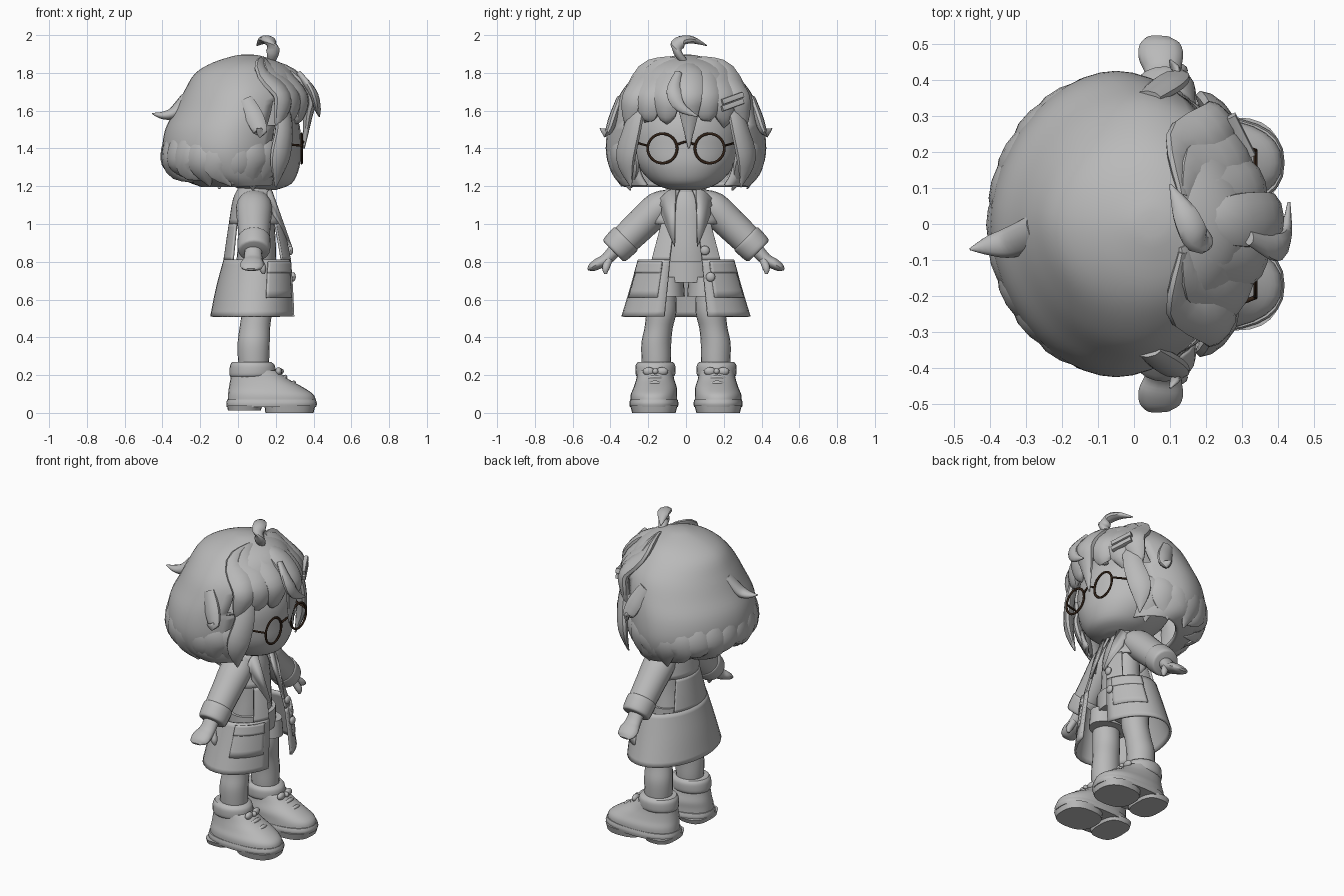
import bpy, bmesh, math
from mathutils import Vector

cube = bpy.data.objects.get("Cube")
if cube:
    bpy.data.objects.remove(cube, do_unlink=True)


def material(name, rgb):
    m = bpy.data.materials.new(name)
    m.use_nodes = True
    m.diffuse_color = (*rgb, 1)
    m.node_tree.nodes["Principled BSDF"].inputs["Base Color"].default_value = (*rgb, 1)
    return m


GREY = material("plain grey", (0.49, 0.49, 0.49))
DARK = material("dark brown", (0.03, 0.015, 0.008))


def finish(name, bm, mat=GREY, thick=0, angle=50):
    bmesh.ops.recalc_face_normals(bm, faces=bm.faces)
    me = bpy.data.meshes.new(name)
    bm.to_mesh(me)
    bm.free()
    me.materials.append(mat)
    me.shade_smooth()
    me.set_sharp_from_angle(angle=math.radians(angle))
    ob = bpy.data.objects.new(name, me)
    bpy.context.collection.objects.link(ob)
    if thick:
        mod = ob.modifiers.new("thickness", "SOLIDIFY")
        mod.thickness, mod.offset = thick, 0
    return ob


def spline(keys, steps):
    """Catmull-Rom through tuples of position and half sizes."""
    out = []
    for i in range(len(keys) - 1):
        p = [keys[max(0, min(len(keys) - 1, i + k))] for k in (-1, 0, 1, 2)]
        for s in range(steps):
            t = s / steps
            out.append([b + t * (c - a) / 2 + t * t * (a - 2.5 * b + 2 * c - d / 2)
                        + t ** 3 * (1.5 * (b - c) + (d - a) / 2) for a, b, c, d in zip(*p)])
    return out + [list(keys[-1])]


def sweep(name, keys, out=(1, 0, 0), level=False, arc=None, sides=16, steps=4,
          power=1, cull=None, **kw):
    """Skin ellipses (x, y, z, half side, half out) along a path."""
    rows, bm, rings = spline(keys, steps), bmesh.new(), []
    pts = [Vector(r[:3]) for r in rows]
    for i, (p, r) in enumerate(zip(pts, rows)):
        tan = pts[min(i + 1, len(pts) - 1)] - pts[max(i - 1, 0)]
        tan = Vector((0, 0, 1)) if level else tan.normalized()
        o = Vector(out)
        o = (o - tan * o.dot(tan)).normalized()
        side, ring = tan.cross(o), []
        for k in range(sides + bool(arc)):
            t = arc[0] + (arc[1] - arc[0]) * k / sides if arc else math.tau * k / sides
            c, s = math.cos(t), math.sin(t)
            c, s = math.copysign(abs(c) ** power, c), math.copysign(abs(s) ** power, s)
            ring.append(bm.verts.new(p + o * max(r[4], .002) * c + side * max(r[3], .002) * s))
        rings.append(ring)
    for a, b in zip(rings, rings[1:]):
        for k in range(sides):
            n = (k + 1) % len(a)
            bm.faces.new((a[k], a[n], b[n], b[k]))
    if not arc:
        bm.faces.new(rings[-1])
        if not cull:
            bm.faces.new(rings[0])
    if cull:
        bad = [f for f in bm.faces if cull(f.calc_center_median())]
        bmesh.ops.delete(bm, geom=bad, context="FACES")
    return finish(name, bm, **kw)


def flip(keys, s):
    return [(x, y * s, *rest) for x, y, *rest in keys]


def plate(name, pts, thick):
    bm = bmesh.new()
    bm.faces.new([bm.verts.new(p) for p in pts])
    return finish(name, bm, thick=thick)


def ball(name, loc, size):
    bm = bmesh.new()
    bmesh.ops.create_uvsphere(bm, u_segments=12, v_segments=8, radius=1)
    bmesh.ops.scale(bm, vec=size, verts=bm.verts)
    bmesh.ops.translate(bm, vec=loc, verts=bm.verts)
    return finish(name, bm)


def stack(rows, y=0):
    """Rows of z, back x, front x, half width become level rings."""
    return [((b + f) / 2, y, z, w, (f - b) / 2) for z, b, f, w in rows]


# Head and neck
sweep("head", stack([(1.18, .02, .2, .08), (1.215, -.05, .285, .17), (1.3, -.15, .325, .25),
                     (1.4, -.2, .33, .285), (1.55, -.2, .32, .28), (1.75, -.1, .22, .18)]),
      level=True, sides=28)
sweep("neck", stack([(1.1, .03, .16, .07), (1.24, .03, .16, .06)]), level=True)

# Hair: cap tucked in at the nape and open over the face
sweep("hair_cap", stack([(1.205, -.19, .23, .325), (1.25, -.3, .25, .37), (1.32, -.37, .27, .402),
                         (1.4, -.39, .29, .415), (1.5, -.375, .31, .405), (1.6, -.325, .33, .375),
                         (1.7, -.275, .33, .33), (1.79, -.22, .29, .25), (1.845, -.13, .22, .17),
                         (1.88, -.02, .12, .065), (1.887, .03, .07, .015)]),
      level=True, sides=44, power=1.08, thick=.02, cull=lambda c: c.x > .17 and c.z < 1.64)

# Hair: hanging locks round the sides and back, shorter at the back
for i in range(17):
    t = math.radians(52 + i * 256 / 16)
    c, s = math.cos(t), math.sin(t)
    twist = t + math.radians(8 if i % 2 else -6)
    low = 1.178 + .045 * max(0, -c) + .015 * (i % 3)
    sweep("hair_lock", [(-.04 + .3 * c, .35 * s, 1.52, .03, .015), (-.045 + .335 * c, .392 * s, 1.4, .07, .026),
                        (-.05 + .315 * c, .38 * s, 1.3, .075, .026),
                        (-.03 + .22 * math.cos(twist), .34 * math.sin(twist), low, .004, .004)],
          out=(c, s, 0), sides=10)

# Hair: fringe from the crown, fullest in the middle
for y, z, w in ((-.29, 1.47, .07), (-.2, 1.56, .085), (-.1, 1.53, .075), (.015, 1.4, .075),
                (.11, 1.56, .075), (.2, 1.51, .085), (.29, 1.45, .07)):
    bulge = .387 - .53 * abs(y)
    sweep("fringe_lock", [(.14, y * .25, 1.862, .03, .015), (bulge - .1, y * .7, 1.8, w, .028),
                          (bulge, y * .95, 1.68, w, .033), (bulge - .01, y * 1.03, 1.57, w * .65, .025),
                          (bulge - .03, y, z, .004, .004)], out=(1, y * 2.5, .2), sides=10)
sweep("curved_fringe_lock", [(.32, -.04, 1.8, .02, .015), (.395, -.065, 1.7, .04, .022),
                             (.42, -.03, 1.62, .03, .018), (.43, .06, 1.57, .004, .004)], sides=10)

# Hair: cheek locks, upturned side tips, back tip and top curl
for s in (1, -1):
    sweep("side_tip", flip([(.04, .35, 1.66, .04, .02), (.09, .385, 1.56, .05, .025),
                            (.12, .415, 1.485, .035, .018), (.1, .455, 1.505, .003, .003)], s),
          out=(0, s, .2), sides=10)
    sweep("cheek_lock", flip([(.23, .25, 1.64, .05, .025), (.245, .285, 1.5, .06, .028),
                              (.22, .32, 1.34, .065, .028), (.2, .29, 1.195, .004, .004)], s),
          out=(1, s, 0), sides=10)
sweep("back_tip", [(-.27, -.02, 1.67, .05, .03), (-.34, -.05, 1.59, .045, .03),
                   (-.4, -.06, 1.575, .03, .02), (-.455, -.07, 1.585, .003, .003)], out=(0, 0, 1), sides=10)
sweep("top_curl", [(.17, 0, 1.85, .018, .018), (.185, -.045, 1.91, .035, .022), (.17, -.035, 1.965, .04, .025),
                   (.14, .03, 1.975, .035, .02), (.1, .11, 1.945, .003, .003)], out=(0, .3, 1), sides=10)

# Hair clip
for k in (0, .035):
    sweep("hair_clip", [(.325, .19, 1.61 + k, .015, .014), (.27, .3, 1.65 + k, .015, .014)],
          sides=8, power=.4)

# Glasses
sweep("glasses_bridge", [(.337, -.048, 1.42, .006, .006), (.345, 0, 1.435, .006, .006),
                         (.337, .048, 1.42, .006, .006)], sides=8, mat=DARK)
for s in (1, -1):
    ring = [(.337, s * .125 + .078 * math.cos(a), 1.4 + .078 * math.sin(a), .007, .006)
            for a in (math.tau * k / 32 for k in range(33))]
    sweep("glasses_rim", ring, sides=8, steps=1, mat=DARK)
    sweep("glasses_arm", flip([(.337, .203, 1.415, .006, .006), (.28, .225, 1.42, .006, .006),
                               (.17, .26, 1.43, .006, .006)], s), out=(0, 0, 1), sides=8, mat=DARK)

# Shirt and shorts
sweep("shirt", stack([(.79, -.01, .2, .14), (.9, 0, .2, .13), (1.08, .01, .185, .12),
                      (1.17, .03, .16, .07)]), level=True, sides=24)
sweep("shorts_waist", stack([(.69, -.02, .225, .155), (.805, -.02, .225, .155)]), level=True, sides=24)

# Coat: skirt, narrow front and back panels with gaps below the arms, and yoke
GAP = .35
coat = stack([(.51, -.14, .305, .335), (.66, -.11, .297, .29), (.81, -.07, .285, .248),
              (.9, -.057, .265, .215), (1, -.042, .24, .178), (1.13, -.02, .185, .15),
              (1.19, .01, .165, .085)])
wrap = (GAP, math.tau - GAP)
for name, keys, arc in (("coat_skirt", coat[:3], wrap), ("coat_yoke", coat[4:], wrap),
                        ("coat_back_panel", coat[2:5], (math.pi - .7, math.pi + .7)),
                        ("coat_front_panel", coat[2:5], (GAP, .8)),
                        ("coat_front_panel", coat[2:5], (-.8, -GAP))):
    sweep(name, keys, level=True, sides=32, arc=arc, thick=.014)
sweep("coat_collar", stack([(1.13, .0, .2, .12), (1.21, .01, .17, .08)]), level=True, sides=24,
      arc=(.7, math.tau - .7), thick=.02)


def front_x(z, y):
    return .178 + (1.18 - z) * .36 - y * y * 2


for s in (1, -1):
    # Lapels and pockets
    outline = ((.055, 1.19), (.1, 1.17), (.165, 1.1), (.125, 1.09), (.13, 1.05), (.06, .88))
    plate("lapel", [(front_x(z, y), y * s, z) for y, z in outline], .016)
    for name, lo, hi, grow in (("pocket", .61, .79, .008), ("pocket_flap", .74, .8, .014)):
        def row(z):
            t = (.81 - z) / .3
            return (z, -.07 - .07 * t - grow, .285 + .02 * t + grow, .245 + .09 * t + grow)
        sweep(name, stack([row(lo), row(hi)]), level=True, sides=12, thick=.012,
              arc=(.5 * s, 1.3 * s))

    # Sleeve, turned cuff and hand
    sweep("sleeve", flip([(.085, .07, 1.14, .05, .07), (.085, .14, 1.09, .085, .095),
                          (.085, .24, .995, .085, .088), (.085, .35, .89, .08, .08)], s), sides=20)
    sweep("cuff", flip([(.085, .315, .925, .08, .08), (.085, .325, .915, .088, .088),
                        (.085, .375, .865, .083, .085), (.085, .385, .855, .07, .072)], s), sides=20)
    sweep("hand", flip([(.08, .36, .88, .04, .045), (.08, .42, .815, .033, .05), (.075, .465, .79, .03, .062),
                        (.07, .5, .77, .022, .055), (.07, .52, .76, .006, .03)], s), sides=14)
    sweep("thumb", flip([(.11, .41, .81, .022, .02), (.13, .425, .765, .02, .02),
                         (.135, .425, .735, .007, .007)], s), sides=10)

    # Shorts leg and leg
    sweep("shorts_leg", stack([(.615, -.01, .235, .092), (.72, -.02, .228, .085)], s * .098),
          level=True, sides=20)
    sweep("leg", stack([(.2, .01, .16, .07), (.28, .0, .165, .078), (.37, -.002, .168, .079)], s * .157)
          + stack([(.45, .008, .17, .075)], s * .145)
          + stack([(.54, .02, .18, .08), (.66, .02, .18, .075)], s * .13), level=True, sides=20)

    # Shoe: upper, sole with an arch notch, padded ankle and bow
    sweep("shoe_upper", stack([(.05, -.055, .412, .124), (.095, -.053, .402, .123)], s * .17)
          + stack([(.135, -.048, .345, .114), (.18, -.04, .265, .1), (.225, -.033, .21, .092)], s * .163),
          level=True, sides=28, power=.88)
    sweep("shoe_sole", stack([(.03, -.06, .413, .127), (.05, -.062, .418, .13), (.07, -.058, .412, .126)],
                             s * .17), level=True, sides=28, power=.8)
    for name, low, b, f, p in (("heel_pad", .012, -.058, .13, .7), ("toe_pad", 0, .14, .41, .8)):
        sweep(name, stack([(low, b + .005, f - .01, .115), (.04, b, f, .126)], s * .17),
              level=True, sides=24, power=p)
    sweep("ankle_cuff", stack([(.19, -.038, .19, .095), (.205, -.045, .2, .105), (.25, -.042, .195, .105),
                               (.27, -.03, .175, .092)], s * .162), level=True, sides=24)
    for k in (1, -1):
        ball("lace_bow", (.215, s * .162 + k * .035, .22), (.018, .032, .022))
    ball("lace_knot", (.225, s * .162, .22), (.018, .016, .016))
    for x, z in ((.25, .185), (.295, .155)):
        sweep("lace", [(x - .025, s * .165 - .07, z - .02, .01, .01), (x, s * .165, z + .005, .012, .012),
                       (x - .025, s * .165 + .07, z - .02, .01, .01)], sides=8)

# Coat buttons
for x, y, z in ((.278, .1, .86), (.292, .13, .72)):
    ball("button", (x, y, z), (.014, .025, .025))
